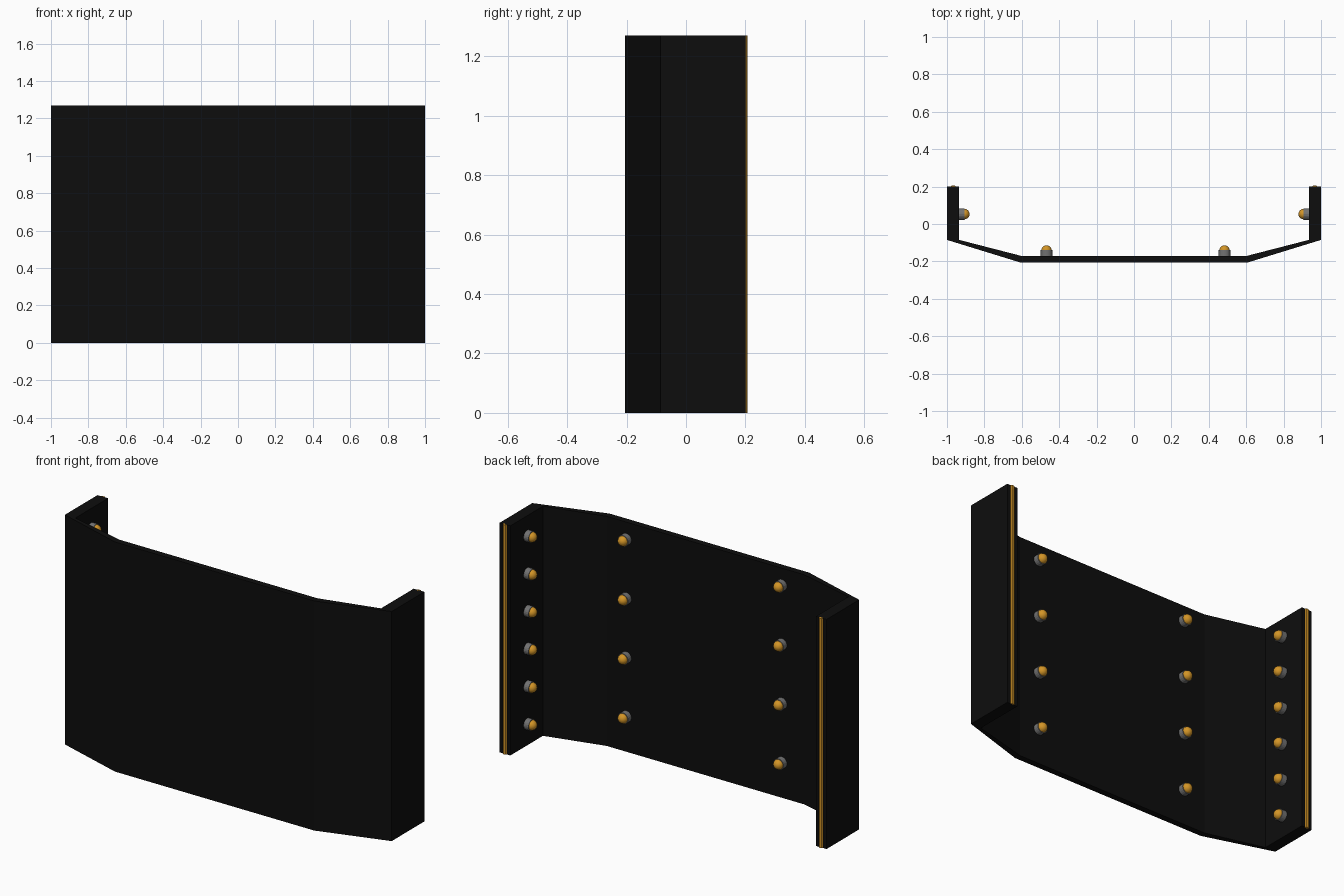
import bpy, bmesh
from math import pi
from mathutils import Matrix, Vector

cube = bpy.data.objects.get("Cube")
if cube:
    bpy.data.objects.remove(cube)

HEIGHT = 1.27


def material(name, rgb):
    m = bpy.data.materials.new(name)
    m.use_nodes = True
    m.diffuse_color = (*rgb, 1)
    m.node_tree.nodes["Principled BSDF"].inputs["Base Color"].default_value = (*rgb, 1)
    return m


black = material("black", (0.004, 0.004, 0.004))
gold = material("gold", (0.65, 0.30, 0.02))
grey = material("grey", (0.17, 0.17, 0.17))


def finish(name, bm, mats):
    bmesh.ops.recalc_face_normals(bm, faces=bm.faces[:])
    mesh = bpy.data.meshes.new(name)
    bm.to_mesh(mesh)
    bm.free()
    for m in mats:
        mesh.materials.append(m)
    obj = bpy.data.objects.new(name, mesh)
    bpy.context.collection.objects.link(obj)
    return obj


def prism(name, outline, mat):
    """Extrude a plan outline over the full height."""
    bm = bmesh.new()
    face = bm.faces.new([bm.verts.new((x, y, 0)) for x, y in outline])
    ext = bmesh.ops.extrude_face_region(bm, geom=[face])
    top = [v for v in ext["geom"] if isinstance(v, bmesh.types.BMVert)]
    bmesh.ops.translate(bm, verts=top, vec=(0, 0, HEIGHT))
    return finish(name, bm, [mat])


def bolt(name, location, direction):
    """Grey collar with a domed gold head, pointing along direction."""
    bm = bmesh.new()
    bmesh.ops.create_cone(bm, cap_ends=True, segments=20, radius1=0.031, radius2=0.031,
                          depth=0.03, matrix=Matrix.Translation((0, 0, 0.015)))
    collar = set(bm.faces)
    bmesh.ops.create_uvsphere(bm, u_segments=16, v_segments=10, radius=0.028,
                              matrix=Matrix.Translation((0, 0, 0.028)))
    for f in bm.faces:
        f.material_index = 0 if f in collar else 1
        f.smooth = f not in collar
    turn = Vector(direction).to_track_quat('Z', 'Y').to_matrix().to_4x4()
    bmesh.ops.transform(bm, matrix=Matrix.Translation(location) @ turn, verts=bm.verts[:])
    return finish(name, bm, [grey, gold])


# Bent front panel
outer = [(-1, -0.085), (-0.61, -0.205), (0.61, -0.205), (1, -0.085)]
inner = [(0.935, -0.085), (0.605, -0.17), (-0.605, -0.17), (-0.935, -0.085)]
prism("front_panel", outer + inner, black)

# Side flanges, edge strips and flange bolts
for side, s in (("left", 1), ("right", -1)):
    prism(side + "_flange",
          [(s * x, y) for x, y in ((1, -0.085), (1, 0.2), (0.935, 0.2), (0.935, -0.085))], black)
    prism(side + "_edge_strip",
          [(s * x, y) for x, y in ((0.979, 0.195), (0.979, 0.202), (0.973, 0.207),
                                   (0.961, 0.207), (0.955, 0.202), (0.955, 0.195))], gold)
    for i in range(6):
        bolt(f"{side}_flange_bolt_{i + 1}", (s * 0.935, 0.053, 0.12 + 0.208 * i), (-s, 0, 0))

# Two columns of bolts on the back of the panel
for side, x in (("left", 0.484), ("right", -0.468)):
    for i in range(4):
        bolt(f"{side}_panel_bolt_{i + 1}", (x, -0.17, 0.196 + 0.327 * i), (0, 1, 0))
